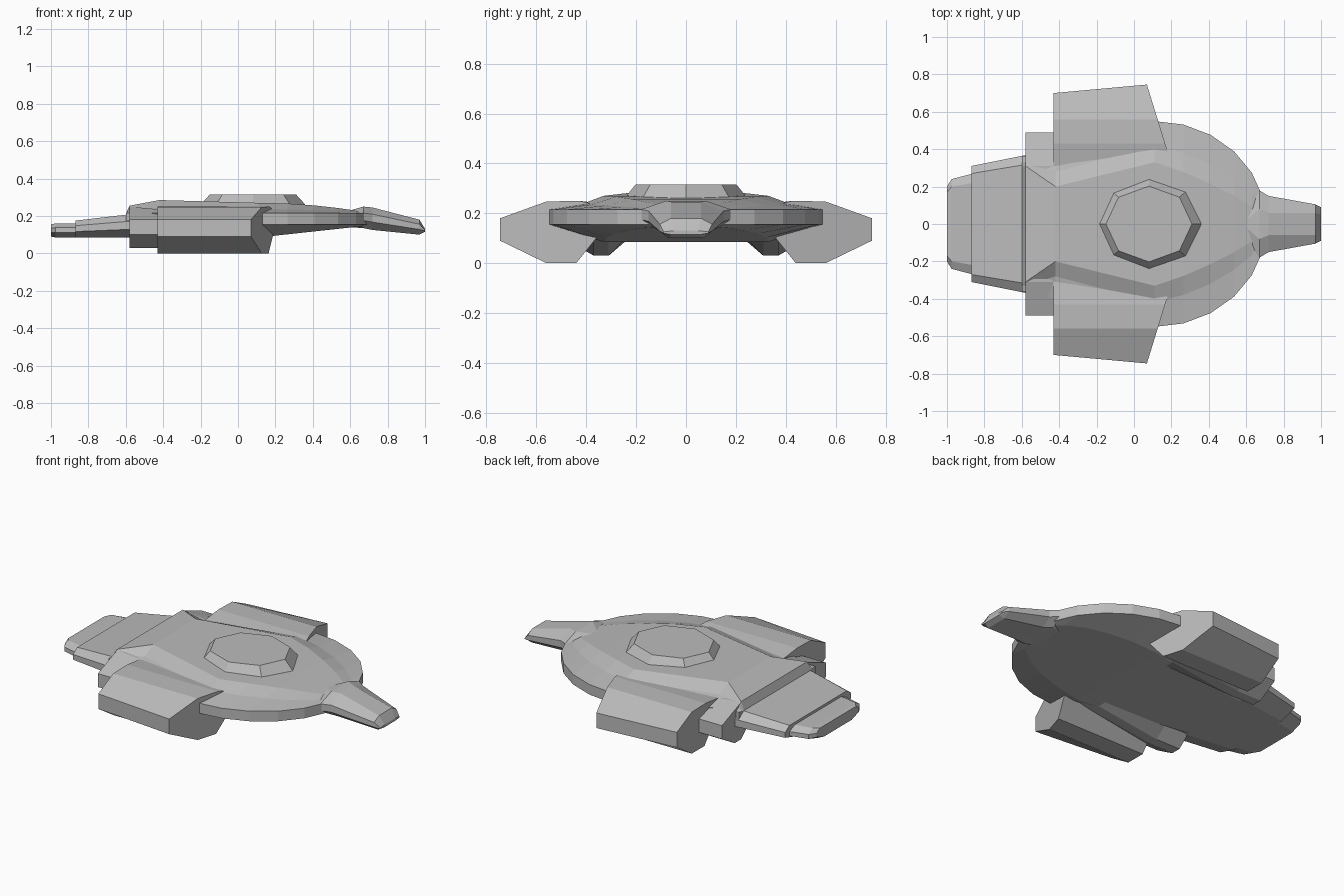
import bpy, bmesh
from math import sin, cos, radians
from mathutils import Vector

cube = bpy.data.objects.get("Cube")
if cube:
    bpy.data.objects.remove(cube, do_unlink=True)

GREY = (0.5, 0.5, 0.5, 1)
hull_grey = bpy.data.materials.new("hull grey")
hull_grey.use_nodes = True
hull_grey.diffuse_color = GREY
hull_grey.node_tree.nodes["Principled BSDF"].inputs["Base Color"].default_value = GREY


def finish(name, bm):
    """Turn a bmesh into a named, coloured object."""
    bmesh.ops.recalc_face_normals(bm, faces=bm.faces)
    mesh = bpy.data.meshes.new(name)
    bm.to_mesh(mesh)
    bm.free()
    mesh.materials.append(hull_grey)
    bpy.context.collection.objects.link(bpy.data.objects.new(name, mesh))


def loft(name, rings):
    """Skin closed rings of points and cap both ends."""
    bm = bmesh.new()
    loops = [[bm.verts.new(point) for point in ring] for ring in rings]
    for ring, following in zip(loops, loops[1:]):
        for i in range(len(ring)):
            bm.faces.new((ring[i - 1], ring[i], following[i], following[i - 1]))
    bm.faces.new(loops[0])
    bm.faces.new(loops[-1])
    finish(name, bm)


def mix(start, end, share):
    return start + (end - start) * share


def clamp_height(profile, low, high):
    return [(y, min(max(z, low), high)) for y, z in profile]


def mirrored(x, half):
    """Whole cross-section from its +y half, listed top to bottom."""
    left = [(x, y, z) for y, z in half]
    right = [(x, -y, z) for y, z in reversed(half)]
    return left + right


def hull_section(x, width, flat, top, belly):
    """Flat top, shoulder, upright rim and narrower belly."""
    rim_top, rim_bottom = 0.215, 0.155
    return mirrored(x, [
        (flat, top),
        (mix(flat, width, 0.4), mix(top, rim_top, 0.6)),
        (width, rim_top),
        (width, rim_bottom),
        (width * 0.6, belly),
    ])


def slab_section(x, width, top, bottom, brow):
    """Narrow top, upright rim and tapered underside."""
    return mirrored(x, [
        (brow, top),
        (width, mix(bottom, top, 0.7)),
        (width, mix(bottom, top, 0.35)),
        (width * 0.65, bottom),
    ])


# Saucer hull: sloping rear step, waist, then a rounded front swept by angle
belly = 0.085
hull = [
    hull_section(-0.6, 0.36, 0.31, 0.205, belly),
    hull_section(-0.58, 0.36, 0.31, 0.255, belly),
    hull_section(-0.42, 0.4, 0.2, 0.285, belly),
]
for degrees in range(0, 90, 15):
    reach, spread = sin(radians(degrees)), cos(radians(degrees))
    width = 0.55 * spread
    hull.append(hull_section(
        x=0.11 + 0.6 * reach,
        width=width,
        flat=width * mix(0.6, 0.3, reach),
        top=mix(0.27, 0.215, reach ** 2),
        belly=mix(belly, 0.15, reach),
    ))
loft("saucer_hull", hull)

# Nose boom with a raised brow, tapering to a blunt tip
loft("nose_boom", [
    slab_section(0.6, 0.14, 0.23, 0.14, brow=0.02),
    slab_section(0.67, 0.18, 0.25, 0.135, brow=0.08),
    slab_section(0.72, 0.15, 0.245, 0.125, brow=0.06),
    slab_section(0.97, 0.105, 0.18, 0.1, brow=0.06),
    slab_section(1, 0.09, 0.13, 0.115, brow=0.05),
])

# Rear deck, stepped below the hull
loft("rear_deck", [
    slab_section(-0.87, 0.31, 0.175, belly, brow=0.27),
    slab_section(-0.57, 0.37, 0.21, belly, brow=0.32),
])

# Tail plate, stepped below the deck
loft("tail_plate", [
    slab_section(-1, 0.2, 0.155, 0.09, brow=0.17),
    slab_section(-0.975, 0.24, 0.16, belly, brow=0.2),
    slab_section(-0.86, 0.27, 0.16, belly, brow=0.22),
])

# Raised octagonal turret on top
turret = bmesh.new()
bmesh.ops.create_cone(turret, cap_ends=True, segments=8,
                      radius1=0.28, radius2=0.23, depth=0.055)
bmesh.ops.scale(turret, vec=Vector((1, 0.88, 1)), verts=turret.verts)
bmesh.ops.translate(turret, vec=Vector((0.08, 0, 0.288)), verts=turret.verts)
finish("top_turret", turret)

# Side pods flare forward to a swept face; exhaust blocks behind fade into the belly
pod_profile = [
    (0.3, 0.235), (0.43, 0.25), (0.56, 0.247), (0.7, 0.18),
    (0.7, 0.09), (0.56, 0), (0.44, 0), (0.36, 0.1),
]
front_profile = [(y * 1.065 if y > 0.6 else max(y, 0.36), z) for y, z in pod_profile]
exhaust_profile = [
    (0.24, 0.25), (0.31, 0.25), (0.49, 0.18), (0.49, 0.1),
    (0.37, 0.03), (0.31, 0.03), (0.24, 0.09),
]
exhaust_stations = [
    (-0.58, exhaust_profile),
    (-0.42, clamp_height(exhaust_profile, 0, 0.235)),
    (0.1, clamp_height(exhaust_profile, 0.1, 0.2)),
]

for side, sign in (("left", 1), ("right", -1)):
    loft(side + "_side_pod", [
        [(-0.43, sign * y, z) for y, z in pod_profile],
        [(0.3 - 0.31 * y, sign * y, z) for y, z in front_profile],
    ])
    loft(side + "_exhaust_block", [
        [(x, sign * y, z) for y, z in profile] for x, profile in exhaust_stations
    ])
